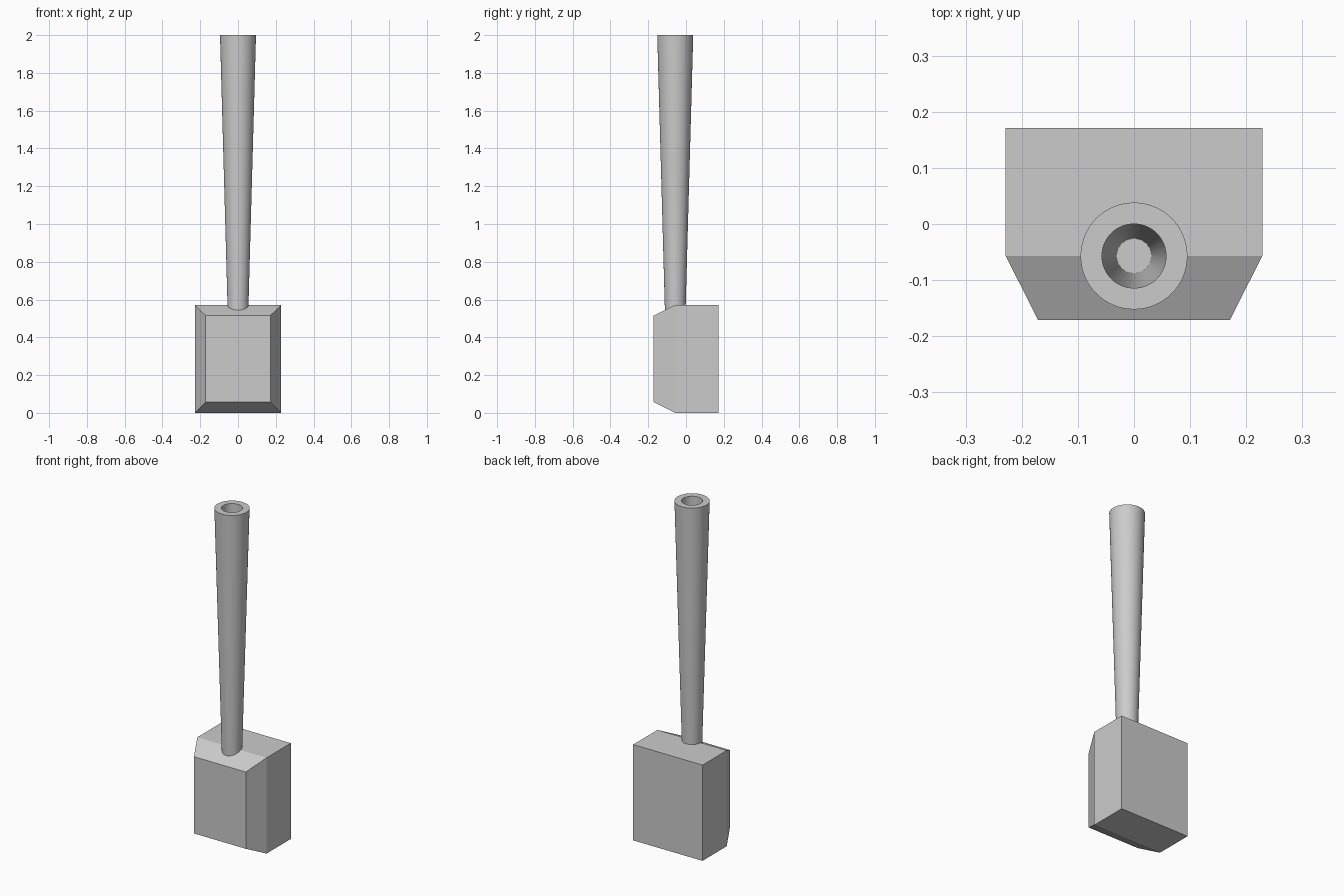
import bpy, bmesh, math

if "Cube" in bpy.data.objects:
    bpy.data.objects.remove(bpy.data.objects["Cube"])


def make_object(name, bm):
    bmesh.ops.recalc_face_normals(bm, faces=bm.faces)
    mesh = bpy.data.meshes.new(name)
    bm.to_mesh(mesh)
    bm.free()
    obj = bpy.data.objects.new(name, mesh)
    bpy.context.collection.objects.link(obj)
    return obj


# Block: rectangular sections along y, narrowing towards the front
bm = bmesh.new()
rings = []
for y, half_width, half_height in [(-0.171, 0.171, 0.229),
                                   (-0.057, 0.2286, 0.2857),
                                   (0.171, 0.2286, 0.2857)]:
    rings.append([bm.verts.new((sx * half_width, y, 0.2857 + sz * half_height))
                  for sx, sz in ((-1, -1), (1, -1), (1, 1), (-1, 1))])
for a, b in zip(rings, rings[1:]):
    for i in range(4):
        j = (i + 1) % 4
        bm.faces.new((a[i], a[j], b[j], b[i]))
bm.faces.new(rings[0])
bm.faces.new(rings[-1])
make_object("block", bm)

# Tapered hollow stem: lathed (radius, z) profile with a flat floor in the bore
SIDES = 64
bm = bmesh.new()
rings = []
for r, z in [(0.0535, 0.50), (0.0952, 2.0), (0.0571, 2.0), (0.031, 0.60)]:
    rings.append([bm.verts.new((r * math.cos(2 * math.pi * i / SIDES),
                                -0.057 + r * math.sin(2 * math.pi * i / SIDES), z))
                  for i in range(SIDES)])
for a, b in zip(rings, rings[1:]):
    for i in range(SIDES):
        j = (i + 1) % SIDES
        bm.faces.new((a[i], a[j], b[j], b[i]))
bm.faces.new(rings[0])
bm.faces.new(rings[-1])
stem = make_object("stem", bm)

bpy.context.view_layer.objects.active = stem
stem.select_set(True)
bpy.ops.object.shade_smooth_by_angle(angle=math.radians(30))
